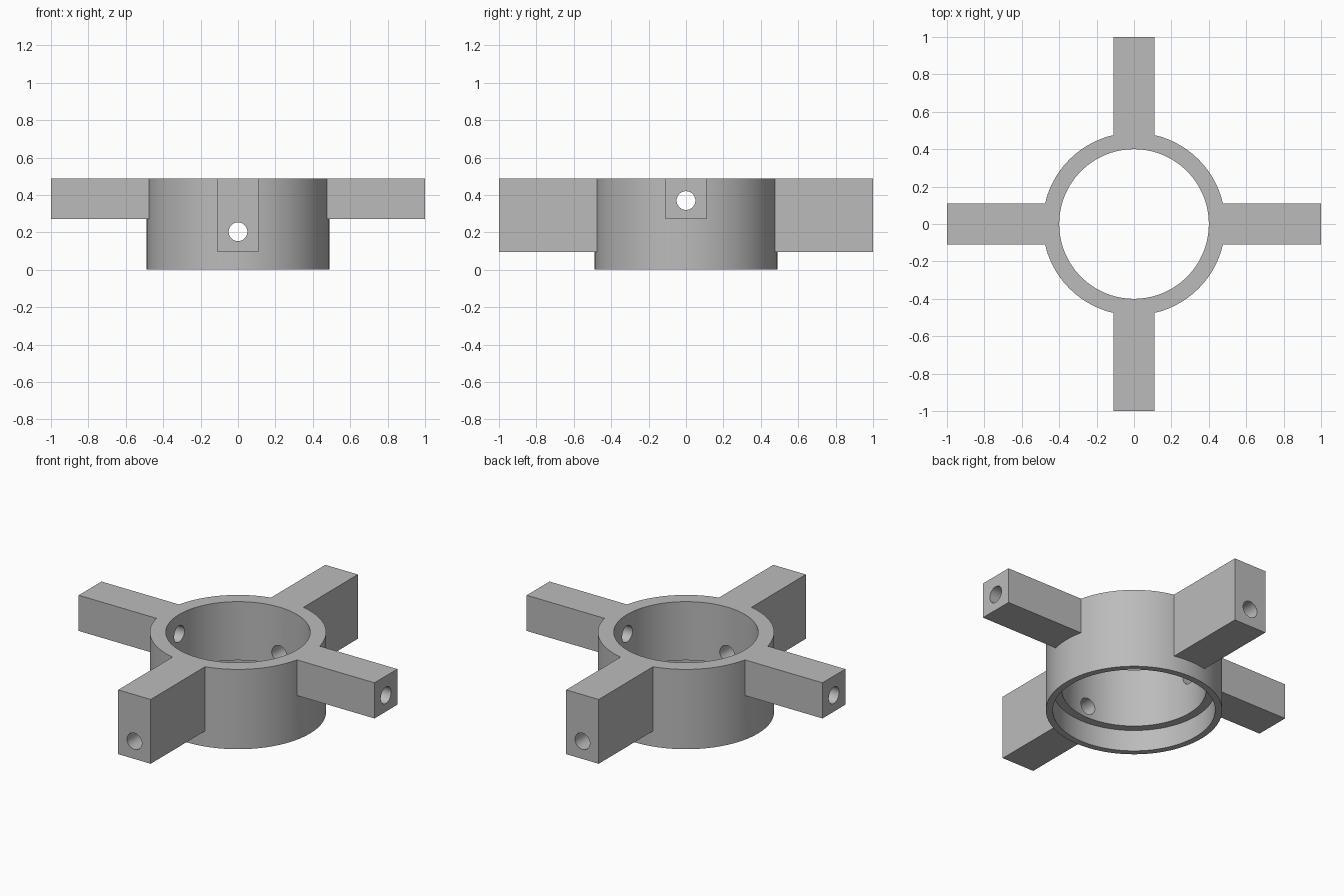
import bpy
import math
from mathutils import Vector

cube = bpy.data.objects.get("Cube")
if cube:
    bpy.data.objects.remove(cube, do_unlink=True)

OUTER, BORE, RECESS = 0.488, 0.40, 0.45
HEIGHT, RECESS_DEPTH = 0.488, 0.13
ARM_WIDTH, HOLE = 0.22, 0.05

# Single grey material
grey = bpy.data.materials.new("plain_grey")
grey.use_nodes = True
colour = (0.5, 0.5, 0.5, 1)
grey.diffuse_color = colour
grey.node_tree.nodes["Principled BSDF"].inputs["Base Color"].default_value = colour


def cylinder(name, radius, start, end, sides=96):
    """Cylinder running between two points."""
    a, b = Vector(start), Vector(end)
    bpy.ops.mesh.primitive_cylinder_add(
        vertices=sides, radius=radius, depth=(b - a).length, location=(a + b) / 2,
        rotation=(b - a).to_track_quat('Z', 'Y').to_euler())
    ob = bpy.context.object
    ob.name = name
    return ob


def box(name, low, high):
    """Box between two opposite corners."""
    a, b = Vector(low), Vector(high)
    bpy.ops.mesh.primitive_cube_add(size=1, location=(a + b) / 2)
    ob = bpy.context.object
    ob.name = name
    ob.scale = b - a
    bpy.ops.object.transform_apply(location=False, rotation=False, scale=True)
    return ob


def combine(target, tool, operation):
    """Apply a boolean and discard the tool."""
    bpy.context.view_layer.objects.active = target
    mod = target.modifiers.new("join", 'BOOLEAN')
    mod.operation = operation
    mod.solver = 'EXACT'
    mod.object = tool
    bpy.ops.object.modifier_apply(modifier=mod.name)
    bpy.data.objects.remove(tool, do_unlink=True)


# Round hub
hub = cylinder("ring_hub_with_arms", OUTER, (0, 0, 0), (0, 0, HEIGHT), 128)
hub.data.materials.append(grey)

# Crossing bars: shallow side arms, deep front and back arms
half = ARM_WIDTH / 2
side_arms = box("side_arms", (-1, -half, 0.27), (1, half, HEIGHT))
deep_arms = box("front_back_arms", (-half, -1, 0.095), (half, 1, HEIGHT))
for arms in (side_arms, deep_arms):
    arms.data.materials.append(grey)
    combine(hub, arms, 'UNION')

# Central bore, wider recess below, and a drilled hole along each pair of arms
cutters = (
    cylinder("bore_cutter", BORE, (0, 0, -0.1), (0, 0, 1), 128),
    cylinder("recess_cutter", RECESS, (0, 0, -0.1), (0, 0, RECESS_DEPTH), 128),
    cylinder("side_hole_cutter", HOLE, (-1.1, 0, 0.37), (1.1, 0, 0.37), 48),
    cylinder("deep_hole_cutter", HOLE, (0, -1.1, 0.203), (0, 1.1, 0.203), 48),
)
for cutter in cutters:
    cutter.data.materials.append(grey)
    combine(hub, cutter, 'DIFFERENCE')

# Smooth curved walls with crisp edges
bpy.ops.object.select_all(action='DESELECT')
hub.select_set(True)
bpy.context.view_layer.objects.active = hub
bpy.ops.object.shade_smooth_by_angle(angle=math.radians(30))
